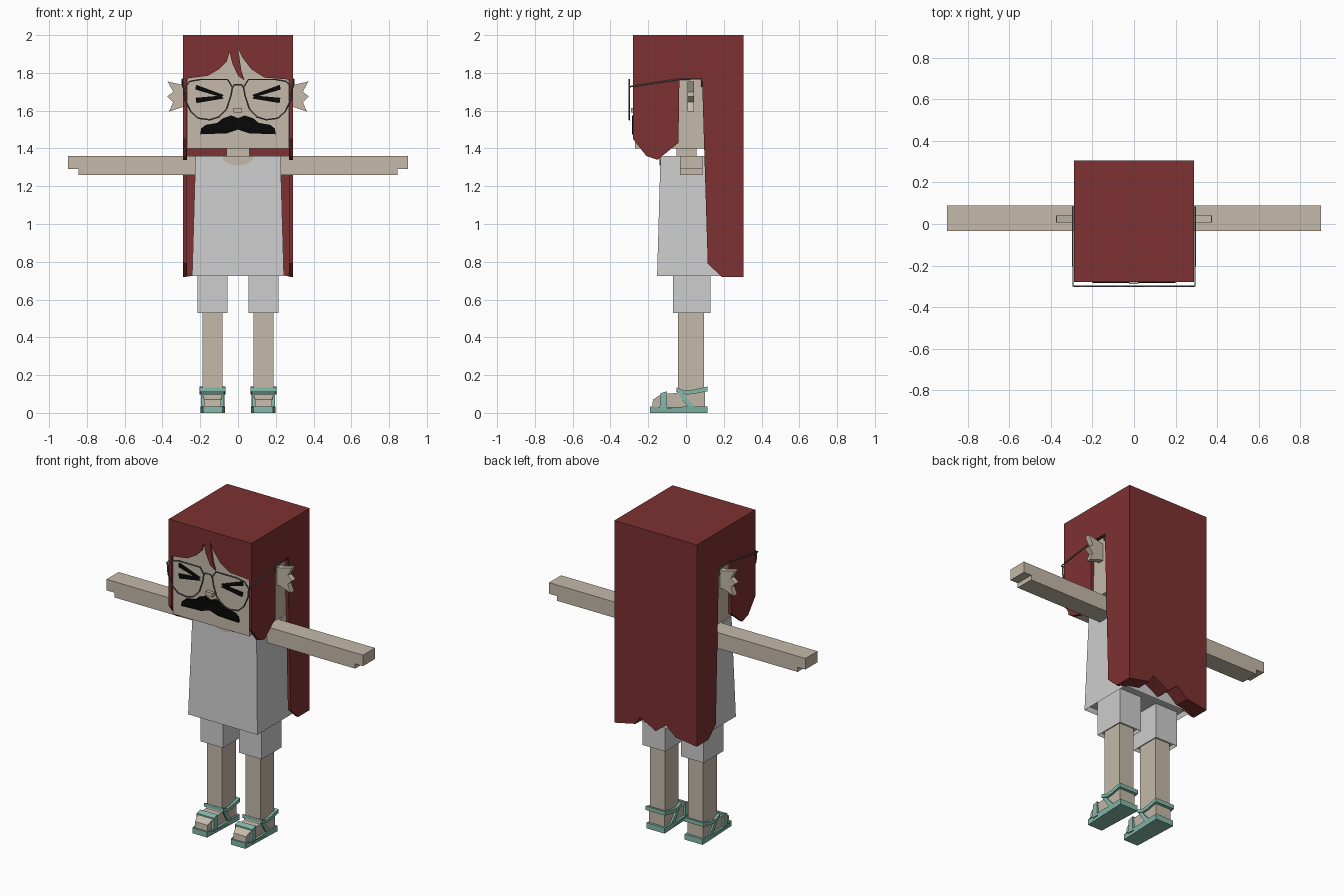
import bpy, bmesh, math
from mathutils import Vector

if "Cube" in bpy.data.objects:
    bpy.data.objects.remove(bpy.data.objects["Cube"])


def material(name, rgb):
    m = bpy.data.materials.new(name)
    m.use_nodes = True
    col = tuple((c / 255) ** 2.2 for c in rgb) + (1,)
    m.diffuse_color = col
    m.node_tree.nodes["Principled BSDF"].inputs["Base Color"].default_value = col
    return m


RED = material("auburn hair", (124, 52, 52))
SKIN = material("skin", (195, 184, 168))
CLOTH = material("light grey cloth", (204, 204, 204))
TEAL = material("teal sandal", (132, 184, 168))
BLACK = material("black", (16, 16, 16))
WIRE = material("grey wire", (96, 96, 98))


def link(name, mesh, mat):
    mesh.materials.clear()
    mesh.materials.append(mat)
    ob = bpy.data.objects.new(name, mesh)
    bpy.context.collection.objects.link(ob)
    return ob


def finish(name, bm, mat):
    bmesh.ops.recalc_face_normals(bm, faces=bm.faces)
    mesh = bpy.data.meshes.new(name)
    bm.to_mesh(mesh)
    bm.free()
    return link(name, mesh, mat)


def prism(name, pts, axis, a, b, mat):
    """Extrude a 2D outline from a to b; axis x takes (y, z), axis y takes (x, z)."""
    bm = bmesh.new()
    place = (lambda p: (a, p[0], p[1])) if axis == "x" else (lambda p: (p[0], a, p[1]))
    face = bm.faces.new([bm.verts.new(place(p)) for p in pts])
    geo = bmesh.ops.extrude_face_region(bm, geom=[face])["geom"]
    move = Vector((b - a, 0, 0)) if axis == "x" else Vector((0, b - a, 0))
    bmesh.ops.translate(bm, vec=move, verts=[g for g in geo if isinstance(g, bmesh.types.BMVert)])
    return finish(name, bm, mat)


def box(name, x, y, z, mat, grow=0.0, hollow=0.0):
    """Box whose foot may be wider by grow and whose underside may be hollow."""
    bm = bmesh.new()
    bmesh.ops.create_cube(bm, size=1)
    for v in bm.verts:
        low = v.co.z < 0
        for i, (lo, hi) in enumerate((x, y, z)):
            g = grow if low and i < 2 else 0
            v.co[i] = lo - g if v.co[i] < 0 else hi + g
    if hollow:
        bm.normal_update()
        under = [f for f in bm.faces if f.normal.z < -0.9]
        bmesh.ops.inset_region(bm, faces=under, thickness=0.012)
        bmesh.ops.translate(bm, vec=(0, 0, hollow), verts=under[0].verts)
    return finish(name, bm, mat)


def wire(name, pts, radius, closed=False):
    cu = bpy.data.curves.new(name, "CURVE")
    cu.dimensions = "3D"
    cu.bevel_depth = radius
    cu.bevel_resolution = 1
    sp = cu.splines.new("POLY")
    sp.points.add(len(pts) - 1)
    for p, co in zip(sp.points, pts):
        p.co = (*co, 1)
    sp.use_cyclic_u = closed
    tmp = bpy.data.objects.new(name + " path", cu)
    bpy.context.collection.objects.link(tmp)
    dg = bpy.context.evaluated_depsgraph_get()
    mesh = bpy.data.meshes.new_from_object(tmp.evaluated_get(dg))
    bpy.data.objects.remove(tmp)
    return link(name, mesh, WIRE)


def carve(ob, cutters):
    for c in cutters:
        c.hide_render = True
        mod = ob.modifiers.new("cut", "BOOLEAN")
        mod.operation, mod.solver, mod.object = "DIFFERENCE", "EXACT", c
    dg = bpy.context.evaluated_depsgraph_get()
    mesh = bpy.data.meshes.new_from_object(ob.evaluated_get(dg))
    ob.modifiers.clear()
    ob.data = mesh
    for c in cutters:
        bpy.data.objects.remove(c)


def flip(pts, s):
    return [(s * p[0], *p[1:]) for p in pts]


# Hair: side silhouette, hollowed, with a fringe opening and ragged back hem
side = [(-.28, 2), (-.28, 1.45), (-.21, 1.36), (-.15, 1.34), (-.04, 1.43), (-.035, 1.77),
        (.085, 1.77), (.115, .79), (.19, .72), (.305, .72), (.305, 2)]
fringe = [(-.272, 1.77), (-.16, 1.785), (-.10, 1.82), (-.06, 1.86), (-.045, 1.91),
          (-.03, 1.85), (0, 1.785), (.035, 1.76), (.018, 1.81), (0, 1.93), (.025, 1.88),
          (.07, 1.82), (.14, 1.775), (.272, 1.765), (.272, .5), (-.272, .5)]
hem = [(.28, .72), (.14, .75), (.11, .80), (.05, .77), (0, .74), (-.07, .80),
       (-.14, .74), (-.28, .72), (-.28, .5), (.28, .5)]
hair = prism("hair", side, "x", -.29, .29, RED)
carve(hair, [box("hair_cavity", (-.27, .27), (-.27, .2), (.4, 1.97), RED),
             prism("fringe_cutter", fringe, "y", -.35, -.2, RED),
             prism("hem_cutter", hem, "y", .15, .35, RED)])

# Head, neck and body
box("head", (-.269, .269), (-.269, .199), (1.40, 1.968), SKIN)
box("neck", (-.06, .06), (-.05, .055), (1.34, 1.41), SKIN)
box("shirt", (-.225, .225), (-.135, .195), (.725, 1.36), CLOTH, grow=.018, hollow=.03)
scoop = [(.085 * math.cos(t * math.pi / 8), 1.361 - .052 * math.sin(t * math.pi / 8)) for t in range(9)]
prism("neckline", scoop, "y", -.14, -.132, SKIN)

# Face
box("nose", (-.024, .022), (-.29, -.26), (1.59, 1.615), SKIN)
half = [(0, 1.50), (.03, 1.49), (.06, 1.48), (.2, 1.475), (.195, 1.505), (.17, 1.525),
        (.11, 1.535), (.08, 1.56), (.035, 1.575), (0, 1.56)]
prism("moustache", half + flip(half[-2:0:-1], -1), "y", -.285, -.268, BLACK)

# Wire lens outline and bridge
lens = [(.03, 1.725), (.055, 1.765), (.2, 1.765), (.255, 1.755), (.285, 1.72), (.28, 1.66),
        (.25, 1.595), (.21, 1.56), (.15, 1.552), (.1, 1.567), (.06, 1.61), (.037, 1.68)]
wire("glasses_bridge", [(x, -.3, z) for x, z in
                        ((-.033, 1.71), (-.02, 1.737), (.02, 1.737), (.033, 1.71))], .004)

ear = [(.26, 1.735), (.29, 1.735), (.373, 1.755), (.343, 1.70), (.375, 1.675),
       (.343, 1.645), (.365, 1.595), (.29, 1.62), (.26, 1.62)]
arm = [(.22, 1.26), (.845, 1.26), (.845, 1.29), (.9, 1.29), (.9, 1.36), (.22, 1.36)]
foot = [(-.18, .02), (-.175, .07), (-.13, .1), (-.05, .105), (-.04, .12), (.1, .12), (.1, .02)]
sole = [(-.19, 0), (-.19, .035), (-.15, .03), (.115, .035), (.115, 0)]
ankle = [(-.05, .135), (-.01, .118), (.04, .123), (.115, .14), (.115, .115),
         (.04, .1), (0, .097), (-.05, .112)]
instep = [(-.047, .115), (-.012, .1), (.01, .07), (.05, .03), (.01, .03), (-.02, .07)]
toe = [(-.14, .02), (-.135, .104), (-.1, .114), (-.1, .02)]

# Everything that comes in pairs
for s, tag in ((1, "left"), (-1, "right")):
    prism(tag + "_ear", flip(ear, s), "y", .008, .042, SKIN)
    prism(tag + "_arm", flip(arm, s), "y", -.033, .088, SKIN)
    for n, bar in (("upper", [(.222, 1.737), (.226, 1.712), (.09, 1.672), (.075, 1.683)]),
                   ("lower", [(.225, 1.668), (.22, 1.64), (.076, 1.664), (.088, 1.68)])):
        prism(f"{tag}_{n}_eye_line", flip(bar, s), "y", -.276, -.268, BLACK)
    wire(tag + "_lens_rim", [(s * x, -.3, z) for x, z in lens], .0045, True)
    wire(tag + "_temple", [(s * .283, -.3, 1.725), (s * .294, -.298, 1.727), (s * .294, -.03, 1.767),
                           (s * .294, .083, 1.767), (s * .294, .083, 1.725)], .004)

    def span(a, b):
        return tuple(sorted((s * a, s * b)))

    box(tag + "_shorts_leg", span(.055, .215), (-.07, .13), (.53, .76), CLOTH, hollow=.02)
    box(tag + "_leg", span(.082, .187), (-.043, .095), (.1, .58), SKIN)
    for n, outline, a, b, mat in (("foot", foot, .08, .19, SKIN), ("sole", sole, .07, .198, TEAL),
                                  ("ankle_strap", ankle, .067, .203, TEAL),
                                  ("instep_strap", instep, .072, .196, TEAL),
                                  ("toe_strap", toe, .073, .195, TEAL)):
        part = prism(f"{tag}_{n}", outline, "x", s * a, s * b, mat)
        # Narrow the tip of the toes and sole
        for v in part.data.vertices:
            if v.co.y < -.16:
                v.co.x += (s * .135 - v.co.x) * .2
